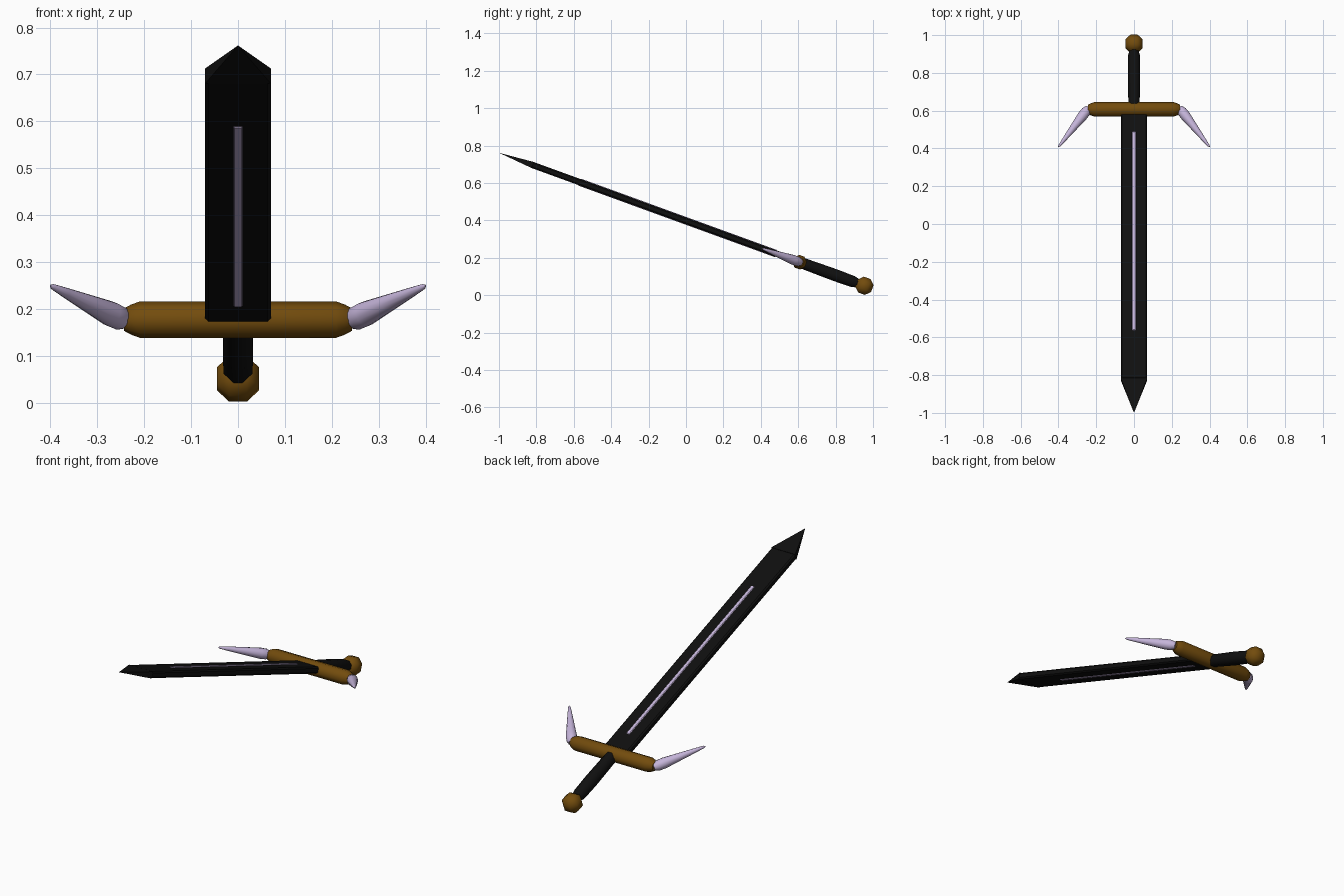
import bpy, bmesh, math
from mathutils import Matrix, Vector

old = bpy.data.objects.get("Cube")
if old:
    bpy.data.objects.remove(old)

# Sword frame: origin at the crossguard, blade along -Y, tilted upward
TILT = Matrix.Translation((0, 0.607, 0.177)) @ Matrix.Rotation(math.radians(-20), 4, "X")


def material(name, rgb):
    m = bpy.data.materials.new(name)
    m.use_nodes = True
    m.diffuse_color = (*rgb, 1)
    bsdf = next(n for n in m.node_tree.nodes if n.type == "BSDF_PRINCIPLED")
    bsdf.inputs["Base Color"].default_value = (*rgb, 1)
    return m


black = material("black steel", (0.005, 0.005, 0.005))
bronze = material("brown bronze", (0.17, 0.072, 0.004))
lilac = material("pale lilac", (0.56, 0.46, 0.70))


def finish(name, bm, mat, smooth=False):
    bmesh.ops.recalc_face_normals(bm, faces=bm.faces)
    for f in bm.faces:
        f.smooth = smooth
    mesh = bpy.data.meshes.new(name)
    bm.to_mesh(mesh)
    bm.free()
    mesh.materials.append(mat)
    obj = bpy.data.objects.new(name, mesh)
    bpy.context.collection.objects.link(obj)
    obj.matrix_world = TILT
    return obj


def box(name, size, y, mat, bevel=0, smooth=False, point=False):
    """Box centred on the sword axis; point squeezes its front end together."""
    bm = bmesh.new()
    bmesh.ops.create_cube(bm, size=1)
    for v in bm.verts:
        squeeze = 0 if point and v.co.y < 0 else 1
        v.co = Vector((v.co.x * size[0] * squeeze, v.co.y * size[1] + y,
                       v.co.z * size[2] * squeeze))
    if point:
        bmesh.ops.remove_doubles(bm, verts=bm.verts, dist=0.0001)
    if bevel:
        bmesh.ops.bevel(bm, geom=bm.edges[:], offset=bevel, segments=1, affect="EDGES")
    return finish(name, bm, mat, smooth)


def lathe(name, start, end, profile, sides, mat):
    """Rounded bar from start to end; profile holds (fraction along, radius)."""
    start, end = Vector(start), Vector(end)
    axis = end - start
    turn = axis.to_track_quat("Z", "Y")
    bm = bmesh.new()
    rings = []
    for t, r in profile:
        ring = []
        for i in range(sides):
            a = math.tau * (i + 0.5) / sides
            ring.append(bm.verts.new(start + axis * t + turn @ Vector((r * math.cos(a), r * math.sin(a), 0))))
        rings.append(ring)
    for a, b in zip(rings, rings[1:]):
        for i in range(sides):
            j = (i + 1) % sides
            bm.faces.new((a[i], a[j], b[j], b[i]))
    bm.faces.new(rings[0])
    bm.faces.new(rings[-1])
    return finish(name, bm, mat, True)


# Blade, its point and the inlay that shows on both flats
box("blade", (0.14, 1.5, 0.034), -0.775, black, bevel=0.007)
box("blade_point", (0.14, 0.19, 0.034), -1.615, black, point=True)
box("blade_inlay", (0.02, 1.12, 0.040), -0.692, lilac, bevel=0.003)

# Crossguard
lathe("crossguard", (-0.243, 0, 0), (0.243, 0, 0),
      [(0, 0.024), (0.03, 0.032), (0.07, 0.039), (0.93, 0.039), (0.97, 0.032), (1, 0.024)], 8, bronze)

# Grip, slightly swollen in the middle
lathe("grip", (0, 0.02, 0), (0, 0.335, 0),
      [(0, 0.032), (0.35, 0.034), (0.6, 0.035), (0.9, 0.033), (1, 0.024)], 8, black)

# Pommel
box("pommel", (0.09, 0.09, 0.09), 0.369, bronze, bevel=0.026, smooth=True)

# Forward-swept horns at the guard ends
for side, label in ((1, "left"), (-1, "right")):
    lathe(label + "_horn", (side * 0.24, 0.008, 0), (side * 0.4, -0.212, 0),
          [(0, 0.017), (0.08, 0.026), (0.2, 0.027), (0.5, 0.019), (0.8, 0.011), (0.97, 0.006), (1, 0.002)],
          12, lilac)

# Keep hard edges crisp on the smooth parts
bpy.context.view_layer.update()
bpy.ops.object.select_all(action="DESELECT")
for part in ("crossguard", "grip", "pommel", "left_horn", "right_horn"):
    obj = bpy.data.objects[part]
    obj.select_set(True)
    bpy.context.view_layer.objects.active = obj
bpy.ops.object.shade_smooth_by_angle(angle=math.radians(60))
